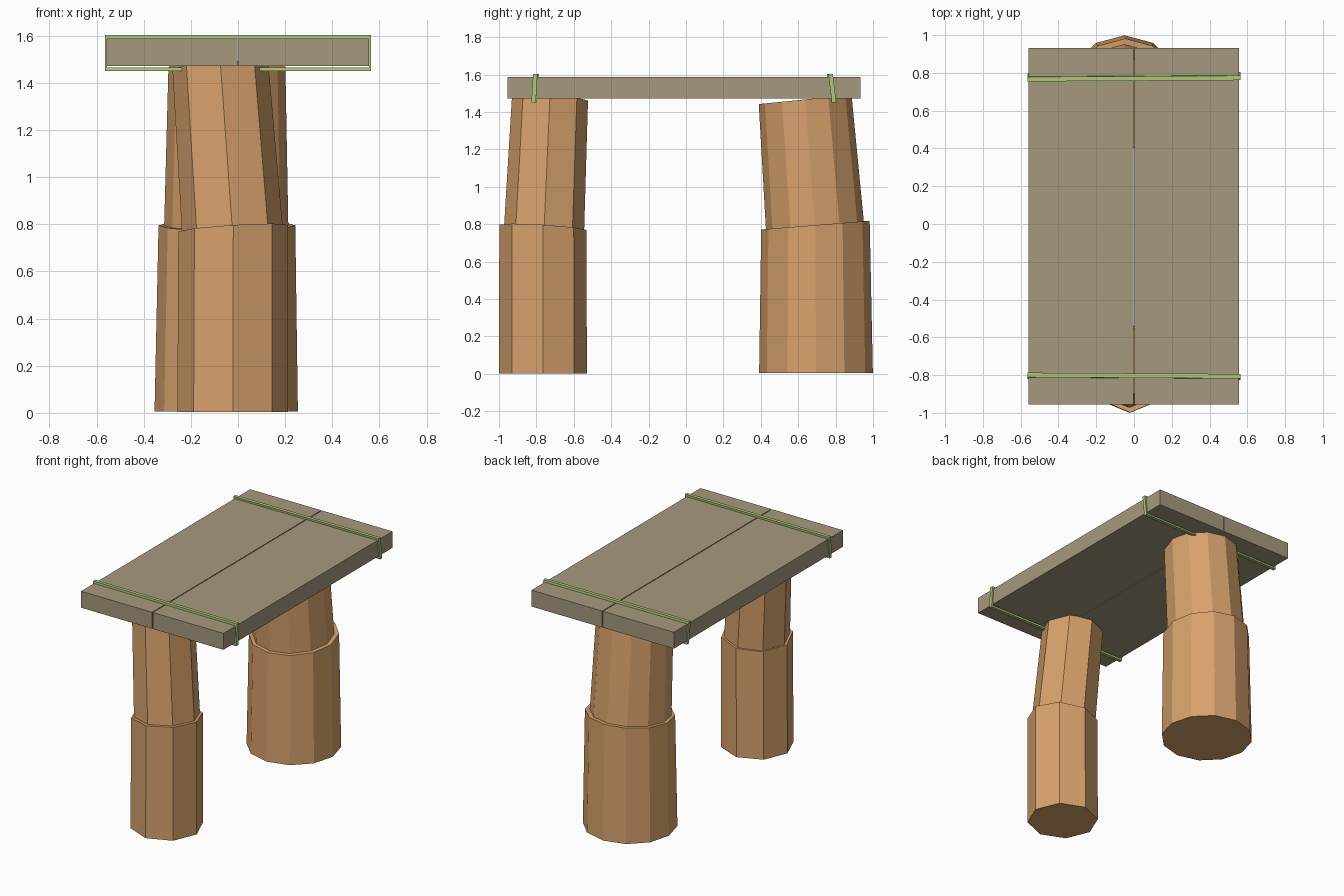
import bpy
from math import cos, sin, tau

if "Cube" in bpy.data.objects:
    bpy.data.objects.remove(bpy.data.objects["Cube"])


def material(name, color):
    m = bpy.data.materials.new(name)
    m.diffuse_color = (*color, 1)
    m.use_nodes = True
    m.node_tree.nodes["Principled BSDF"].inputs["Base Color"].default_value = m.diffuse_color
    return m


WOOD = material("log_wood", (0.68, 0.36, 0.15))
PLANK = material("plank_wood", (0.38, 0.32, 0.21))
ROPE = material("rope_green", (0.42, 0.58, 0.19))


def make(name, verts, faces, mat):
    me = bpy.data.meshes.new(name)
    me.from_pydata(verts, [], faces)
    me.update()
    me.materials.append(mat)
    ob = bpy.data.objects.new(name, me)
    bpy.context.collection.objects.link(ob)
    return ob


def log(name, n, bottom, top):
    """Log section; each end is (centre, radius, x slope, y slope) of its cut."""
    verts = []
    for (cx, cy, cz), r, sx, sy in (bottom, top):
        for i in range(n):
            dx, dy = r * cos(tau * i / n), r * sin(tau * i / n)
            verts.append((cx + dx, cy + dy, cz + sx * dx + sy * dy))
    faces = [(i, (i + 1) % n, n + (i + 1) % n, n + i) for i in range(n)]
    faces += [tuple(reversed(range(n))), tuple(range(n, 2 * n))]
    make(name, verts, faces, WOOD)


# front post: two stacked eight-sided logs
log("front_post_lower", 8, ((-0.022, -0.765, 0.003), 0.235, 0, 0),
    ((-0.02, -0.765, 0.783), 0.233, 0.06, -0.06))
log("front_post_upper", 8, ((-0.022, -0.76, 0.75), 0.215, 0, 0),
    ((-0.075, -0.727, 1.475), 0.203, 0.08, -0.07))

# back post: two stacked twelve-sided logs
log("back_post_lower", 12, ((-0.05, 0.695, 0.005), 0.304, 0, 0),
    ((-0.047, 0.692, 0.795), 0.29, 0, 0.08))
log("back_post_upper", 12, ((-0.05, 0.692, 0.76), 0.264, 0, 0),
    ((-0.047, 0.637, 1.467), 0.248, 0, 0.1))

# two planks with a thin gap between them
for name, x0, x1 in (("left_plank", -0.558, -0.003), ("right_plank", 0.003, 0.555)):
    v = [(x, y, z) for x in (x0, x1) for y in (-0.955, 0.932) for z in (1.471, 1.587)]
    f = [(0, 1, 3, 2), (4, 6, 7, 5), (0, 4, 5, 1), (2, 3, 7, 6), (0, 2, 6, 4), (1, 5, 7, 3)]
    make(name, v, f, PLANK)


def rope(name, y0, x_skew, z_skew):
    """Flat rectangular band around both planks, slightly askew."""
    verts = []
    for x, lo, hi in ((0.565, 1.450, 1.603), (0.555, 1.464, 1.588)):
        for dy in (-0.012, 0.012):
            for px, pz in ((-x, lo), (x, lo), (x, hi), (-x, hi)):
                verts.append((px, y0 + dy + x_skew * px + z_skew * (pz - 1.527), pz))
    faces = []
    for i in range(4):
        j = (i + 1) % 4
        faces += [(i, j, j + 4, i + 4), (i + 8, i + 12, j + 12, j + 8),
                  (i, i + 8, j + 8, j), (i + 4, j + 4, j + 12, i + 12)]
    make(name, verts, faces, ROPE)


# rope bindings
rope("front_rope", -0.807, -0.006, 0.06)
rope("back_rope", 0.779, 0.006, -0.12)
